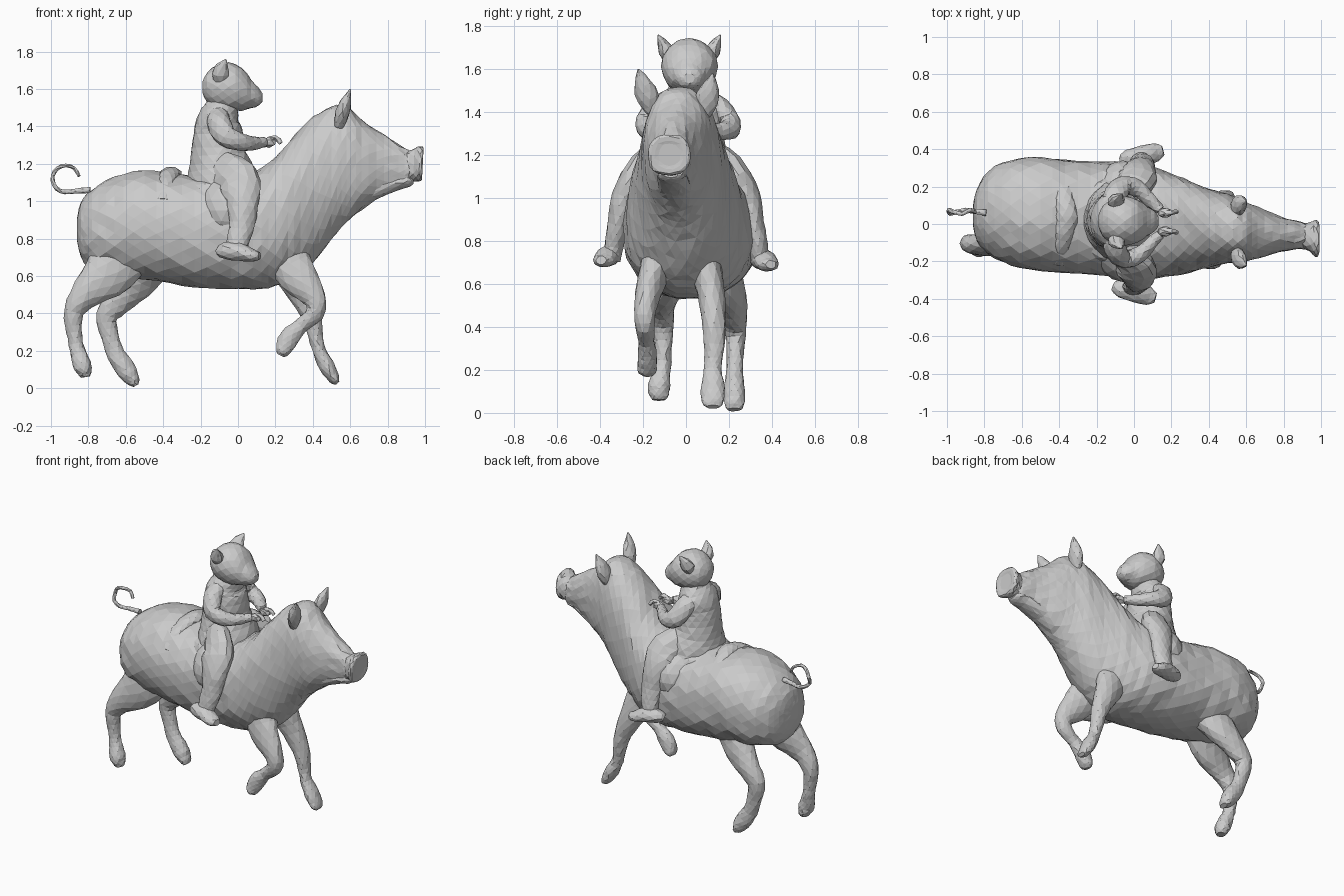
import bpy, bmesh, math, random
from mathutils import Vector

random.seed(4)


def spline(pts, steps):
    """Catmull-Rom through rows of any length."""
    out = []
    n = len(pts)
    for i in range(n - 1):
        p0, p1, p2, p3 = pts[max(i - 1, 0)], pts[i], pts[i + 1], pts[min(i + 2, n - 1)]
        for s in range(steps):
            t = s / steps
            out.append([0.5 * (2 * b + (c - a) * t + (2 * a - 5 * b + 4 * c - d) * t * t
                               + (3 * b - a - 3 * c + d) * t ** 3)
                        for a, b, c, d in zip(p0, p1, p2, p3)])
    out.append(list(pts[-1]))
    return out


def loft(name, rings, sides=12, steps=3, ref=(0, 1, 0), axis=None, jitter=0.003, power=2):
    """Skin (super)elliptical rings (x, y, z, half side, half depth) along a path."""
    rows = spline(rings, steps)
    bm = bmesh.new()
    loops = []
    for i, (x, y, z, a, b) in enumerate(rows):
        lo, hi = rows[max(i - 1, 0)], rows[min(i + 1, len(rows) - 1)]
        t = Vector(axis) if axis else (Vector(hi[:3]) - Vector(lo[:3])).normalized()
        side = Vector(ref)
        side = (side - t * side.dot(t)).normalized()
        up = t.cross(side)
        loop = []
        for k in range(sides):
            ang = math.tau * (k + 0.5 * (i % 2)) / sides
            c, s = math.cos(ang), math.sin(ang)
            j = (abs(c) ** power + abs(s) ** power) ** (-1 / power)
            j *= 1 + random.uniform(-1, 1) * jitter / max(a, b, 0.02)
            p = Vector((x, y, z)) + (side * max(a, .003) * c + up * max(b, .003) * s) * j
            loop.append(bm.verts.new(p))
        loops.append(loop)
    # alternate rings are turned half a step, so the skin is triangles
    for i in range(len(loops) - 1):
        A, B = loops[i], loops[i + 1]
        for k in range(sides):
            n = (k + 1) % sides
            if i % 2 == 0:
                bm.faces.new((A[k], A[n], B[k]))
                bm.faces.new((A[n], B[n], B[k]))
            else:
                bm.faces.new((A[k], A[n], B[n]))
                bm.faces.new((A[k], B[n], B[k]))
    bm.faces.new(loops[0])
    bm.faces.new(loops[-1])
    return finish(name, bm)


def ball(name, loc, size, level=2):
    bm = bmesh.new()
    bmesh.ops.create_icosphere(bm, subdivisions=level, radius=1)
    for v in bm.verts:
        v.co = Vector(loc) + Vector(v.co[i] * size[i] for i in range(3))
    return finish(name, bm)


def finish(name, bm):
    bmesh.ops.recalc_face_normals(bm, faces=bm.faces)
    me = bpy.data.meshes.new(name)
    bm.to_mesh(me)
    bm.free()
    ob = bpy.data.objects.new(name, me)
    bpy.context.collection.objects.link(ob)
    return ob


# Pig body, neck and head: x, low z, high z, low y, high y
profile = [(-.862, .80, .90, 0, .09), (-.84, .70, .99, -.09, .19), (-.78, .63, 1.06, -.16, .28),
           (-.66, .60, 1.13, -.22, .345), (-.5, .58, 1.165, -.25, .355), (-.3, .55, 1.14, -.265, .34),
           (-.1, .535, 1.13, -.28, .33), (.08, .53, 1.15, -.29, .31), (.2, .545, 1.24, -.28, .27),
           (.3, .59, 1.35, -.26, .23), (.4, .67, 1.45, -.23, .19), (.5, .80, 1.51, -.21, .16),
           (.58, .89, 1.505, -.2, .125), (.66, .955, 1.435, -.185, .095), (.78, 1.03, 1.355, -.15, .04),
           (.89, 1.075, 1.285, -.135, .01), (.93, 1.09, 1.265, -.13, .0)]
loft("pig_body", [(x, (c + d) / 2, (a + b) / 2, (d - c) / 2, (b - a) / 2)
                  for x, a, b, c, d in profile], sides=24, axis=(1, 0, 0), jitter=.006, power=2.25)

# Snout disc and lower jaw
loft("snout", [(.89, -.065, 1.18, .06, .085), (.94, -.07, 1.195, .078, .088),
               (.97, -.078, 1.2, .098, .095), (.988, -.078, 1.2, .088, .085),
               (.984, -.078, 1.2, .05, .05)], steps=2, axis=(1, 0, -.05), power=2.6)
loft("lower_jaw", [(.7, -.05, 1.05, .085, .055), (.85, -.065, 1.1, .068, .04),
                   (.91, -.07, 1.11, .06, .035), (.935, -.07, 1.115, .04, .02)], steps=2)

# Pig ears: base y, tip y, height
for label, y0, y1, dz in (("right", -.155, -.222, 0), ("left", .08, .125, -.02)):
    m = (y1 - y0) / 3
    loft("pig_ear_" + label, [(.54, y0, 1.40 + dz, .03, .025), (.555, y0 + m, 1.465 + dz, .055, .038),
                              (.575, y0 + 2 * m, 1.53 + dz, .042, .03), (.60, y1, 1.598 + dz, .004, .004)],
         sides=9, steps=2)

# Pig legs, each running down into a hoof
loft("front_leg_raised", [(.24, -.12, .74, .08, .12), (.32, -.165, .60, .065, .105),
                          (.41, -.19, .48, .05, .062), (.41, -.19, .40, .046, .05),
                          (.335, -.185, .335, .036, .04), (.275, -.18, .27, .045, .055),
                          (.24, -.18, .20, .045, .04), (.228, -.18, .175, .025, .02)])
loft("front_leg_planted", [(.24, .08, .72, .08, .12), (.31, .115, .57, .065, .09),
                           (.39, .13, .40, .055, .055), (.415, .13, .28, .045, .04),
                           (.435, .125, .2, .04, .036), (.475, .125, .12, .055, .042),
                           (.515, .125, .05, .05, .03), (.533, .125, .028, .03, .012)])
loft("back_leg_right", [(-.60, -.03, .78, .12, .17), (-.68, -.085, .63, .085, .145),
                        (-.81, -.11, .51, .06, .085), (-.878, -.105, .41, .05, .055),
                        (-.875, -.105, .3, .04, .042), (-.86, -.11, .21, .04, .04),
                        (-.835, -.125, .13, .05, .05), (-.82, -.125, .085, .046, .038),
                        (-.815, -.125, .06, .03, .024)])
loft("back_leg_left", [(-.46, .12, .74, .12, .15), (-.53, .185, .60, .085, .12),
                       (-.62, .22, .49, .065, .085), (-.70, .23, .39, .05, .06),
                       (-.685, .23, .28, .04, .048), (-.65, .225, .18, .04, .05),
                       (-.60, .225, .1, .05, .055), (-.56, .225, .04, .046, .036),
                       (-.545, .225, .015, .03, .016)])

# Curly tail
curl = [(-.79, .06, 1.06, .018, .018), (-.87, .07, 1.055, .014, .014)]
for i in range(8):
    a = math.radians(-75 - i * 39)
    curl.append((-.92 + .072 * math.cos(a), .075 - .01 * (i % 3), 1.12 + .072 * math.sin(a),
                 .012, .013 - .0005 * i))
loft("tail", curl, sides=6, steps=2, jitter=0)

# Saddle: raised back edge hugging the spine, seat and side cloth
loft("saddle_back_edge", [(-.36 - .05 * abs(math.sin(t)), .04 + .30 * math.sin(t), .845 + .30 * math.cos(t),
                           .06 - .03 * abs(math.sin(t)), .04 - .03 * abs(math.sin(t)))
                          for t in (-1, -.65, -.3, 0, .3, .65, 1)], sides=8, ref=(1, 0, 0))
ball("saddle_seat", (-.11, .02, 1.02), (.25, .25, .14))
ball("saddle_cloth", (-.06, .015, .95), (.19, .325, .22), 3)

# Rider torso and neck
loft("rider_torso", [(-.08, .02, 1.05, .23, .19), (-.09, .02, 1.15, .2, .18),
                     (-.105, .02, 1.25, .165, .15), (-.105, .02, 1.36, .15, .135),
                     (-.105, .02, 1.43, .15, .118), (-.09, .02, 1.485, .12, .095),
                     (-.075, .02, 1.54, .08, .08)], sides=16, jitter=.004)

# Rider head tapering into a muzzle, and pointed ears
loft("rider_head", [(-.19, .015, 1.61, .03, .03), (-.165, .015, 1.61, .085, .08), (-.11, .015, 1.612, .122, .118),
                    (-.05, .015, 1.612, .132, .13), (.02, .015, 1.6, .115, .115),
                    (.07, .015, 1.575, .08, .078), (.11, .015, 1.558, .055, .048),
                    (.13, .015, 1.555, .025, .022)], sides=16, steps=2, axis=(1, 0, 0))
for s, label in ((-1, "right"), (1, "left")):
    loft("rider_ear_" + label, [(-.09, .015 + s * .085, 1.64, .03, .04),
                                (-.095, .015 + s * .108, 1.685, .04, .048),
                                (-.085, .015 + s * .125, 1.72, .025, .035),
                                (-.065, .015 + s * .145, 1.757, .004, .005)], sides=8, steps=1)

# Rider arms reaching to the reins
for s, label in ((-1, "right"), (1, "left")):
    y = .01
    loft("rider_arm_" + label, [(-.11, y + s * .08, 1.455, .05, .06), (-.1, y + s * .145, 1.415, .055, .065),
                                (-.06, y + s * .195, 1.345, .05, .06), (.02, y + s * .18, 1.315, .046, .046),
                                (.09, y + s * .115, 1.31, .035, .034), (.14, y + s * .065, 1.315, .026, .026)],
         sides=10, ref=(0, 1, .3))
    ball("rider_hand_" + label, (.165, y + s * .05, 1.315), (.045, .03, .03), 1)
    loft("rein_" + label, [(.15, y + s * .045, 1.325, .012, .012), (.2, y + s * .05, 1.34, .014, .014),
                           (.23, y + s * .055, 1.31, .012, .012)], sides=6, steps=2)

# Rider legs hanging over the flanks, with shoes
for s, label, dx, dz in ((-1, "right", -.01, .02), (1, "left", .03, 0)):
    loft("rider_leg_" + label, [(-.09, s * .1, 1.13, .08, .14), (0, s * .215, 1.1, .08, .125),
                                (.025, s * .285, 1.0, .062, .09), (.025 + dx / 2, s * .315, .88, .05, .07),
                                (.01 + dx, s * .335, .78, .045, .06), (.0 + dx, s * .345, .71, .04, .055)])
    loft("rider_shoe_" + label, [(-.095 + dx, s * .33, .705 + dz, .03, .025),
                                 (-.06 + dx, s * .345, .715 + dz, .05, .045),
                                 (.02 + dx, s * .365, .71 + dz, .055, .048),
                                 (.09 + dx, s * .385, .69 + dz, .05, .033),
                                 (.125 + dx, s * .395, .69 + dz, .025, .02)], sides=10, steps=2)
